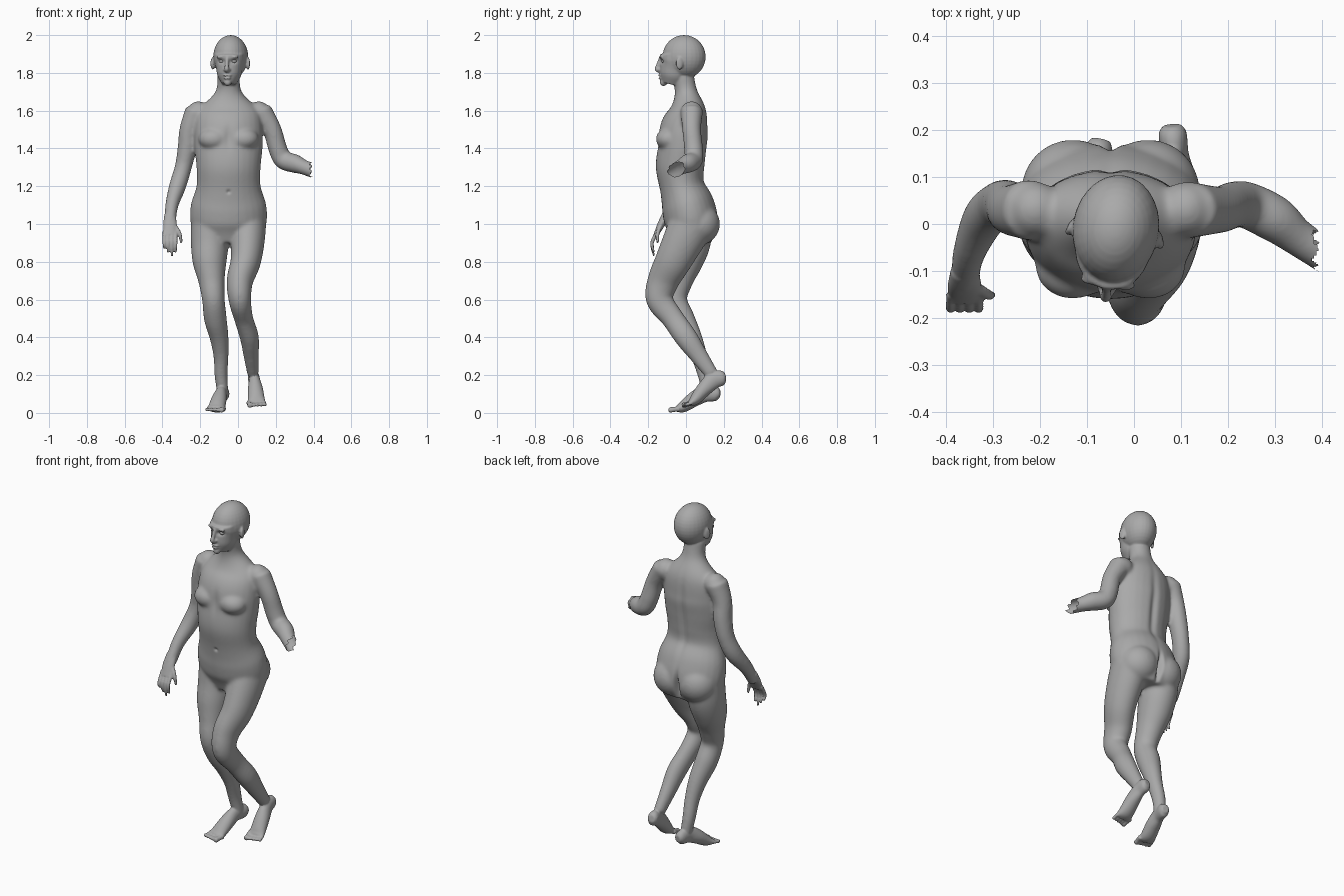
import bpy, bmesh, math
from mathutils import Vector, Matrix

if "Cube" in bpy.data.objects:
    bpy.data.objects.remove(bpy.data.objects["Cube"], do_unlink=True)

skin = bpy.data.materials.new("neutral grey")
skin.use_nodes = True
grey = (.4, .4, .4, 1)
skin.diffuse_color = grey
skin.node_tree.nodes["Principled BSDF"].inputs["Base Color"].default_value = grey

IDENTITY = Matrix.Identity(4)


def spline(points, steps=6):
    """Smooth curve through points of any dimension."""
    points = [Vector(point) for point in points]
    before = points[0] * 2 - points[1]
    after = points[-1] * 2 - points[-2]
    padded = [before, *points, after]
    curve = []
    for a, b, c, d in zip(padded, padded[1:], padded[2:], padded[3:]):
        for step in range(steps):
            t = step / steps
            linear = c - a
            square = a * 2 - b * 5 + c * 4 - d
            cube = b * 3 - a - c * 3 + d
            curve.append(b + (linear * t + square * t**2 + cube * t**3) / 2)
    return curve + [points[-1]]


def loft(bm, sections, matrix=IDENTITY, sides=28, depth=1):
    """Closed tube; a section is x, y, z, half width and, if not round, half depth."""
    path = spline(sections)
    centres = [Vector(section[:3]) for section in path]
    last = len(path) - 1
    rings = []
    for i, (section, centre) in enumerate(zip(path, centres)):
        along = (centres[min(i + 1, last)] - centres[max(i - 1, 0)]).normalized()
        side = Vector((1, 0, 0))
        side = (side - along * side.dot(along)).normalized()
        up = along.cross(side)
        ring = []
        for k in range(sides):
            angle = math.tau * k / sides
            across = side * section[3] * math.cos(angle)
            outward = up * section[-1] * depth * math.sin(angle)
            ring.append(bm.verts.new(matrix @ (centre + across + outward)))
        rings.append(ring)
    for lower, upper in zip(rings, rings[1:]):
        for k in range(sides):
            n = (k + 1) % sides
            bm.faces.new((lower[k], lower[n], upper[n], upper[k]))
    bm.faces.new(rings[0][::-1])
    bm.faces.new(rings[-1])


def stack(bm, start, step, rows, **options):
    """Loft through rows of x, y and radii at evenly spaced heights."""
    sections = [(x, y, start + i * step, *radii) for i, (x, y, *radii) in enumerate(rows)]
    loft(bm, sections, **options)


def ball(bm, centre, radii, matrix=IDENTITY):
    placed = matrix @ Matrix.Translation(centre) @ Matrix.Diagonal((*radii, 1))
    bmesh.ops.create_uvsphere(bm, u_segments=28, v_segments=18, radius=1, matrix=placed)


def fuse(target, bm, voxel, smoothing):
    """Weld overlapping parts into one smooth skin."""
    bmesh.ops.recalc_face_normals(bm, faces=bm.faces)
    bm.to_mesh(target.data)
    bm.free()
    weld = target.modifiers.new("weld", 'REMESH')
    weld.mode = 'VOXEL'
    weld.voxel_size = voxel
    soften = target.modifiers.new("soften", 'SMOOTH')
    soften.factor = .5
    soften.iterations = smoothing
    graph = bpy.context.evaluated_depsgraph_get()
    mesh = bpy.data.meshes.new_from_object(target.evaluated_get(graph))
    target.modifiers.clear()
    target.data = mesh
    result = bmesh.new()
    result.from_mesh(mesh)
    return result


body = bpy.data.objects.new("body", bpy.data.meshes.new("body"))
bpy.context.scene.collection.objects.link(body)
core = bmesh.new()
MIDDLE = -.05

# Torso and neck, from the crotch up
torso = [(.03, .16, .1), (.03, .2, .14), (.01, .2, .14), (-.02, .17, .12), (-.03, .17, .13),
         (-.02, .18, .13), (-.01, .18, .13), (.01, .16, .1), (0, .07, .06), (-.02, .06, .06)]
stack(core, .9, .1, [(MIDDLE, *row) for row in torso])
ball(core, (MIDDLE, .02, 1.6), (.23, .06, .05))
for side in (-1, 1):
    ball(core, (MIDDLE + side * .08, .07, 1), (.11, .11, .11))
    ball(core, (MIDDLE + side * .08, -.09, 1.45), (.08, .07, .06))
    ball(core, (MIDDLE + side * .16, .03, 1.59), (.06, .06, .06))

# Right leg, from the hip down
stack(core, 1, -.1, [
    (-.15, .03, .1), (-.15, .02, .1), (-.15, -.01, .09), (-.14, -.04, .07), (-.13, -.06, .06),
    (-.12, -.02, .06), (-.1, .03, .05), (-.09, .07, .04), (-.09, .1, .035), (-.08, .12, .03)],
    depth=1.1)

# Left leg, with the heel raised higher
stack(core, 1, -.1, [
    (.05, .03, .1), (.05, -.02, .09), (.04, -.07, .08), (.01, -.12, .07), (.01, -.14, .06),
    (.03, -.07, .05), (.06, 0, .05), (.07, .07, .04), (.08, .14, .03)], depth=1.2)

# Right arm, from the shoulder down
stack(core, 1.6, -.1, [
    (-.22, .03, .06), (-.26, .03, .05), (-.27, .04, .05), (-.29, .04, .045), (-.32, .01, .045),
    (-.35, -.06, .035), (-.36, -.12, .03)], depth=1.1)

# Left arm, ending in the open stump
loft(core, [
    (.12, .03, 1.6, .06), (.18, .03, 1.5, .05), (.21, .04, 1.4, .05), (.24, .04, 1.34, .05),
    (.3, .01, 1.32, .05), (.35, -.03, 1.3, .04), (.43, -.08, 1.27, .04)])

bm = fuse(body, core, .008, 12)


def foot(heel, front, outward):
    """Foot from the heel to the toe roots, then five toes, big toe innermost."""
    heel, front = Vector(heel), Vector(front)
    profile = [(0, 0, .02, .02), (.1, .01, .03, .04), (.35, .03, .03, .045),
               (.6, .02, .04, .04), (.85, 0, .045, .03), (1, 0, .05, .015)]
    loft(bm, [(*(heel.lerp(front, t) + Vector((0, 0, rise))), width, height)
              for t, rise, width, height in profile])
    forward = front - heel
    forward.z *= .4
    forward.normalize()
    for toe in range(5):
        radius = .01 if toe else .015
        root = front + Vector((outward * (toe - 2) * .02, 0, 0))
        reach = forward * (.044 - .004 * toe)
        loft(bm, [(*(root + reach * t), radius * scale)
                  for t, scale in ((-.4, 1), (.4, .9), (.8, 1), (1, .6))], sides=14)


foot((-.07, .18, .1), (-.12, -.05, .02), -1)
foot((.08, .21, .19), (.1, .02, .05), 1)

# Right hand
loft(bm, [(-.36, -.1, 1.05, .03, .025), (-.36, -.13, 1, .036, .02), (-.36, -.16, .94, .035, .013)])


def finger(root, knuckle, tip, radius):
    loft(bm, [(*root, radius), (*knuckle, radius), (*tip, radius * .6)], sides=14)


for i in range(4):
    x = -.39 + i * .02
    finger((x, -.15, .96), (x, -.18, .9), (x, -.17, .83 + abs(i - 2) * .02), .01)
finger((-.34, -.13, 1), (-.31, -.15, .95), (-.3, -.15, .9), .011)

# Head, turned slightly to its right
head = Matrix.Translation((-.04, -.02, 0)) @ Matrix.Rotation(-.15, 4, 'Z')
ball(bm, (0, .01, 1.885), (.092, .115, .115), head)
stack(bm, 1.9, -.04, [
    (0, -.03, .08, .09), (0, -.03, .08, .09), (0, -.04, .07, .08), (0, -.05, .06, .07),
    (0, -.06, .035, .05)], matrix=head)

# Nose, lips and chin
loft(bm, [(0, -.115, 1.88, .01), (0, -.13, 1.84, .01), (0, -.135, 1.82, .013),
          (0, -.12, 1.81, .012)], matrix=head)
ball(bm, (0, -.118, 1.787), (.023, .01, .006), head)
ball(bm, (0, -.117, 1.773), (.02, .01, .007), head)
ball(bm, (0, -.1, 1.75), (.02, .02, .02), head)

# Nostrils, brows and ears
for side in (-1, 1):
    ball(bm, (side * .012, -.12, 1.817), (.008, .01, .008), head)
    ball(bm, (side * .035, -.105, 1.884), (.025, .012, .008), head)
    tilt = Matrix.Translation((side * .094, 0, 1.85)) @ Matrix.Rotation(side * .35, 4, 'Z')
    ball(bm, (0, 0, 0), (.01, .02, .034), head @ tilt)

bm = fuse(body, bm, .005, 4)


def hollow(centre, radii, push):
    """Press a soft hollow into the skin along y."""
    for vert in bm.verts:
        offset = vert.co - Vector(centre)
        falloff = sum((distance / radius) ** 2 for distance, radius in zip(offset, radii))
        if falloff < 9:
            vert.co.y += push * math.exp(-falloff)


# Spine, buttock cleft, navel, breastbone, mouth, eye sockets and ear bowls
hollow((MIDDLE, .1, 1.36), (.02, .06, .2), -.012)
hollow((MIDDLE, .17, .98), (.013, .08, .07), -.035)
hollow((MIDDLE, -.15, 1.17), (.01, .03, .01), .01)
hollow((MIDDLE, -.15, 1.46), (.02, .04, .06), .008)
hollow(head @ Vector((0, -.125, 1.78)), (.024, .02, .003), .005)
for side in (-1, 1):
    hollow(head @ Vector((side * .033, -.11, 1.862)), (.02, .025, .012), .011)
    hollow(head @ Vector((side * .105, 0, 1.85)), (.015, .01, .02), -.004)

# Ragged open end of the left forearm
ragged = [vert for vert in bm.verts
          if vert.co.x > .388 + .006 * math.sin(vert.co.z * 190 + vert.co.y * 90)]
bmesh.ops.delete(bm, context='VERTS', geom=ragged)

# Eyeballs
for side in (-1, 1):
    ball(bm, (side * .033, -.094, 1.862), (.014, .012, .01), head)

for face in bm.faces:
    face.smooth = True
bm.to_mesh(body.data)
bm.free()
body.data.materials.clear()
body.data.materials.append(skin)
